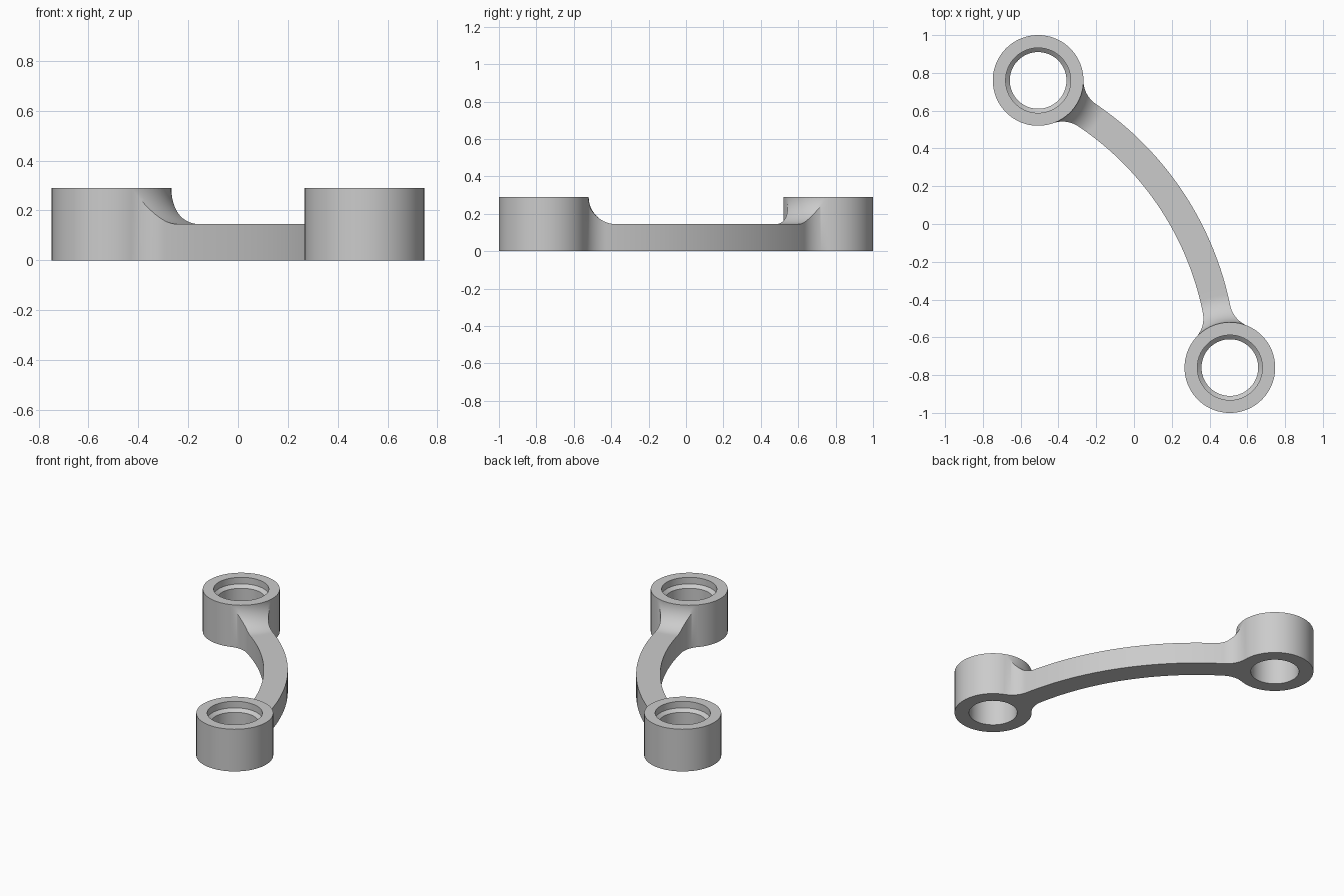
import bpy
import bmesh
from math import acos, atan2, cos, hypot, pi, radians, sin

cube = bpy.data.objects.get("Cube")
if cube:
    bpy.data.objects.remove(cube, do_unlink=True)

# Main dimensions, in a frame where the link runs along local x
BOSS_X, BOSS_R, BOSS_H = 0.914, 0.24, 0.29
ARM_H = 0.145
ARC_Y, R_OUT, R_IN = -1.39, 1.70, 1.55      # arm arc centre and edge radii
FILLET, TANGENT = 0.15, 0.327               # side fillets, where they end
TURN = radians(-56.27)

metal = bpy.data.materials.new("plain grey")
metal.use_nodes = True
grey = (0.6, 0.6, 0.6, 1)
metal.diffuse_color = grey
metal.node_tree.nodes["Principled BSDF"].inputs["Base Color"].default_value = grey


def finish(name, bm):
    """Make the object, smooth it, mirror it to the other end and turn it."""
    bmesh.ops.recalc_face_normals(bm, faces=bm.faces)
    mesh = bpy.data.meshes.new(name)
    bm.to_mesh(mesh)
    bm.free()
    mesh.materials.append(metal)
    obj = bpy.data.objects.new(name, mesh)
    bpy.context.collection.objects.link(obj)
    bpy.ops.object.select_all(action="DESELECT")
    obj.select_set(True)
    bpy.context.view_layer.objects.active = obj
    bpy.ops.object.shade_smooth_by_angle(angle=radians(30))
    obj.modifiers.new("Mirror", "MIRROR").use_axis = (True, False, False)
    obj.rotation_euler.z = TURN


def skin(bm, rings, wrap):
    """Join closed rings of vertices with quads."""
    last = len(rings) if wrap else len(rings) - 1
    for i in range(last):
        a, b = rings[i], rings[(i + 1) % len(rings)]
        for j in range(len(a)):
            k = (j + 1) % len(a)
            bm.faces.new((a[j], a[k], b[k], b[j]))


# End bosses: turned profile with a bore and a chamfered counterbore
bm = bmesh.new()
profile = [(0.15, 0), (BOSS_R, 0), (BOSS_R, BOSS_H),
           (0.172, BOSS_H), (0.172, 0.245), (0.15, 0.225)]
STEPS = 96
rings = []
for i in range(STEPS):
    a = 2 * pi * i / STEPS
    rings.append([bm.verts.new((BOSS_X + r * cos(a), r * sin(a), z)) for r, z in profile])
skin(bm, rings, True)
finish("end_bosses", bm)

# Curved arm: edge directions seen from the boss centre
TO_ARC = atan2(ARC_Y, -BOSS_X) + 2 * pi
ARC_D = hypot(BOSS_X, ARC_Y)


def corner(a, b, opposite):
    """Angle between sides a and b of a triangle."""
    return acos(max(-1, min(1, (a * a + b * b - opposite * opposite) / (2 * a * b))))


def edge_angle(d, radius, side):
    """Direction of an arm edge at distance d from the boss centre."""
    if d > TANGENT:
        return TO_ARC - corner(d, ARC_D, radius)
    reach = BOSS_R + FILLET
    centre = TO_ARC - corner(reach, ARC_D, radius + side * FILLET)
    return centre + side * corner(d, reach, FILLET)


COLS = 12
bm = bmesh.new()
rows = []


def add_row(points):
    top = [bm.verts.new(p) for p in points]
    bottom = [bm.verts.new((x, y, 0)) for x, y, z in reversed(points)]
    rows.append(top + bottom)


def boss_row(d, z, edge_d):
    a, b = edge_angle(edge_d, R_OUT, 1), edge_angle(edge_d, R_IN, -1)
    angles = [a + (b - a) * j / COLS for j in range(COLS + 1)]
    return [(BOSS_X + d * cos(t), d * sin(t), z) for t in angles]


# Root tucked into the boss, then the hollow rise from arm top to boss top
add_row(boss_row(BOSS_R - 0.01, BOSS_H - 0.004, BOSS_R))
RISE = BOSS_H - ARM_H
FINE = 24
for i in range(FINE + 1):
    t = pi / 2 * i / FINE
    d = BOSS_R + RISE * (1 - cos(t))
    last = boss_row(d, BOSS_H - RISE * sin(t), d)
    add_row(last)

# Level middle stretch, swept about the arc centre up to the mirror plane
SPAN = 16
for i in range(1, SPAN + 1):
    f = i / SPAN
    points = []
    for j, (x, y, z) in enumerate(last):
        r0 = hypot(x, y - ARC_Y)
        r = r0 + (R_OUT + (R_IN - R_OUT) * j / COLS - r0) * f
        a = atan2(x, y - ARC_Y) * (1 - f)
        points.append((r * sin(a), ARC_Y + r * cos(a), ARM_H))
    add_row(points)
skin(bm, rows, False)
finish("curved_arm", bm)
